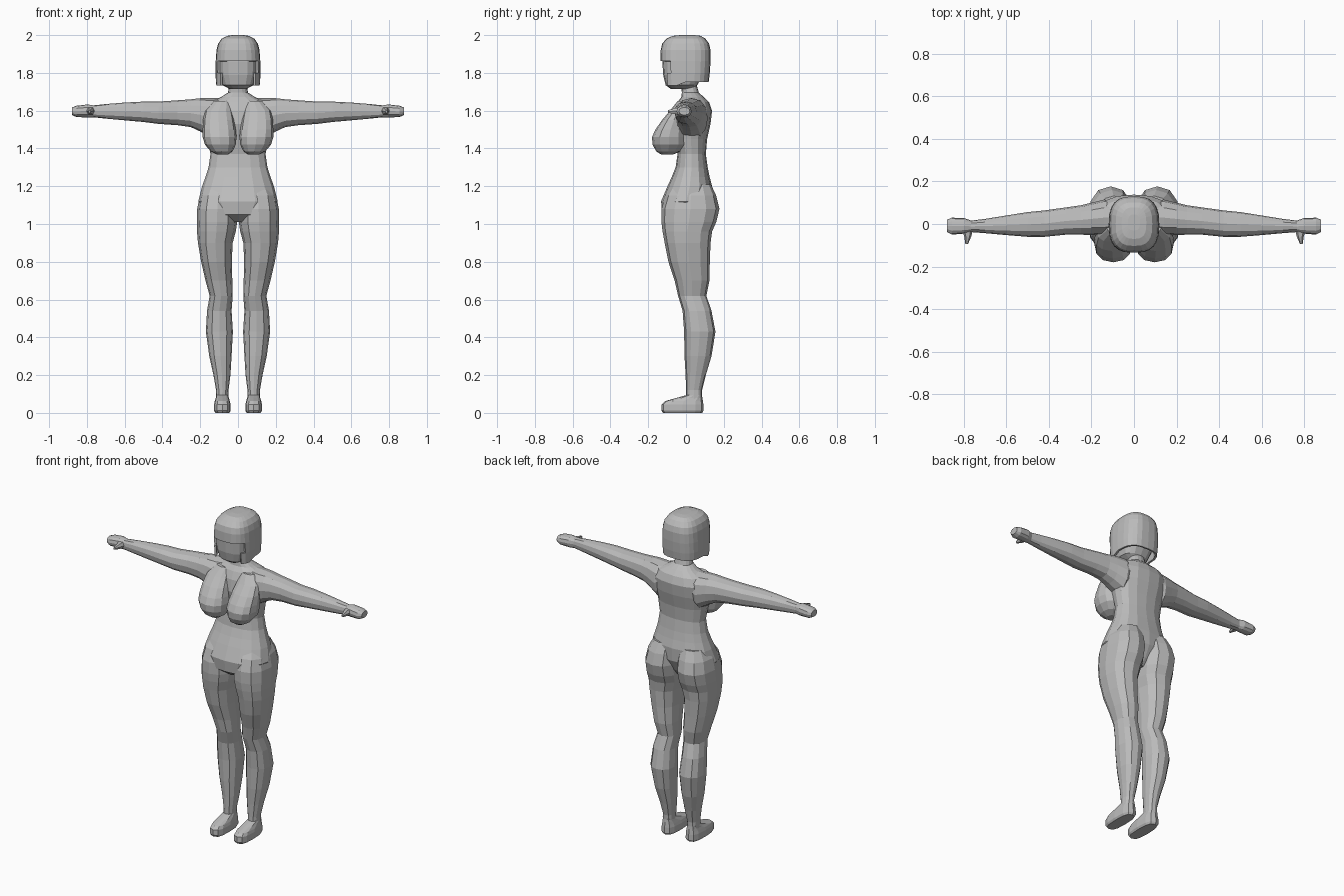
import bpy, bmesh, math
from mathutils import Vector

skin = bpy.data.materials.new("plain grey")
skin.diffuse_color = (0.5, 0.5, 0.5, 1)


def power(c, e):
    return math.copysign(abs(c) ** (2 / e), c)


def loft(name, rows, n=12, e=2.3, axis="z", mirror=True, cap_start=True):
    """Skin rounded rings. Row = (position, u_min, u_max, v_min, v_max)."""
    bm = bmesh.new()
    rings = []
    for p, u0, u1, v0, v1 in rows:
        ring = []
        for i in range(n):
            a = 2 * math.pi * i / n
            u = (u0 + u1) / 2 + (u1 - u0) / 2 * power(math.cos(a), e)
            v = (v0 + v1) / 2 + (v1 - v0) / 2 * power(math.sin(a), e)
            co = {"z": (u, v, p), "x": (p, u, v), "y": (u, p, v)}[axis]
            ring.append(bm.verts.new(co))
        rings.append(ring)
    for a, b in zip(rings, rings[1:]):
        for i in range(n):
            j = (i + 1) % n
            bm.faces.new((a[i], a[j], b[j], b[i]))
    if cap_start:
        bm.faces.new(rings[0])
    bm.faces.new(rings[-1])
    bmesh.ops.recalc_face_normals(bm, faces=bm.faces)
    me = bpy.data.meshes.new(name)
    bm.to_mesh(me)
    bm.free()
    me.materials.append(skin)
    ob = bpy.data.objects.new(name, me)
    bpy.context.collection.objects.link(ob)
    if mirror:
        ob.modifiers.new("mirror", "MIRROR").use_mirror_merge = False
    return ob


def centred(rows):
    return [(z, -w, w, f, b) for z, w, f, b in rows]


# Torso and neck
loft("torso", centred([
    (1.01, 0.06, -0.07, 0.07), (1.05, 0.16, -0.125, 0.10),
    (1.12, 0.210, -0.132, 0.135), (1.20, 0.190, -0.098, 0.138),
    (1.25, 0.172, -0.075, 0.125), (1.30, 0.156, -0.055, 0.115),
    (1.37, 0.146, -0.045, 0.105), (1.45, 0.158, -0.060, 0.112),
    (1.53, 0.175, -0.075, 0.130), (1.60, 0.178, -0.065, 0.138),
    (1.645, 0.150, -0.045, 0.122), (1.672, 0.090, -0.025, 0.095),
    (1.695, 0.054, -0.022, 0.068), (1.73, 0.046, -0.025, 0.058),
    (1.80, 0.046, -0.025, 0.058)]), n=16, mirror=False)

# Chest
loft("breast", [
    (1.367, 0.055, 0.11, -0.130, -0.07), (1.385, 0.028, 0.145, -0.158, -0.03),
    (1.42, 0.012, 0.175, -0.177, 0.0), (1.46, 0.008, 0.187, -0.180, 0.0),
    (1.50, 0.012, 0.187, -0.162, 0.0), (1.55, 0.02, 0.185, -0.127, 0.0),
    (1.60, 0.03, 0.175, -0.085, 0.01), (1.65, 0.04, 0.13, -0.045, 0.03)])

# Legs, from buttock to ankle
loft("leg", [
    (0.07, 0.052, 0.117, 0.000, 0.084), (0.12, 0.050, 0.116, 0.000, 0.085),
    (0.20, 0.040, 0.130, -0.002, 0.105), (0.30, 0.034, 0.152, -0.008, 0.135),
    (0.43, 0.027, 0.170, -0.010, 0.156), (0.54, 0.034, 0.164, -0.018, 0.135),
    (0.62, 0.028, 0.150, -0.042, 0.108), (0.70, 0.030, 0.172, -0.060, 0.124),
    (0.80, 0.033, 0.195, -0.093, 0.126), (0.90, 0.028, 0.212, -0.113, 0.130),
    (0.96, 0.012, 0.217, -0.124, 0.138), (1.01, 0.004, 0.218, -0.130, 0.160),
    (1.08, 0.003, 0.216, -0.130, 0.177), (1.15, 0.006, 0.202, -0.108, 0.160),
    (1.21, 0.02, 0.170, -0.07, 0.132)])

# Feet
loft("foot", [
    (0.0, 0.046, 0.120, -0.122, 0.086), (0.012, 0.039, 0.127, -0.130, 0.093),
    (0.045, 0.039, 0.127, -0.129, 0.092), (0.062, 0.043, 0.123, -0.112, 0.090),
    (0.078, 0.048, 0.118, -0.055, 0.087), (0.095, 0.053, 0.115, 0.005, 0.084)], e=2.9)

# Arms with mitten hands
loft("arm", [
    (0.06, -0.03, 0.10, 1.54, 1.665), (0.14, -0.055, 0.115, 1.455, 1.667),
    (0.20, -0.052, 0.100, 1.490, 1.666), (0.25, -0.050, 0.088, 1.513, 1.660),
    (0.32, -0.050, 0.078, 1.523, 1.655), (0.42, -0.060, 0.064, 1.530, 1.648),
    (0.50, -0.060, 0.056, 1.540, 1.648), (0.60, -0.052, 0.040, 1.549, 1.643),
    (0.70, -0.043, 0.024, 1.558, 1.635), (0.765, -0.038, 0.016, 1.565, 1.628),
    (0.795, -0.045, 0.027, 1.564, 1.633), (0.855, -0.050, 0.030, 1.566, 1.626),
    (0.878, -0.037, 0.020, 1.577, 1.617)], axis="x")

# Thumbs
loft("thumb", [
    (-0.02, 0.755, 0.81, 1.575, 1.622), (-0.06, 0.765, 0.797, 1.58, 1.615),
    (-0.095, 0.780, 0.792, 1.588, 1.603)], n=6, axis="y")

# Face and jaw
loft("face", centred([
    (1.715, 0.045, -0.080, 0.04), (1.735, 0.082, -0.108, 0.06),
    (1.79, 0.100, -0.121, 0.09), (1.86, 0.104, -0.125, 0.10),
    (1.90, 0.100, -0.120, 0.10)]), n=16, e=2.7, mirror=False)

# Bobbed hair: a shell with the face opening cut out
hair = loft("hair", centred([
    (1.752, 0.117, -0.124, 0.120), (1.80, 0.119, -0.130, 0.126),
    (1.862, 0.118, -0.135, 0.130), (1.92, 0.114, -0.134, 0.130),
    (1.955, 0.105, -0.126, 0.122), (1.982, 0.086, -0.103, 0.102),
    (1.996, 0.058, -0.070, 0.078), (2.0, 0.028, -0.030, 0.045)]),
    n=24, e=2.8, mirror=False, cap_start=False)
bm = bmesh.new()
bm.from_mesh(hair.data)
opening = [f for f in bm.faces if f.calc_center_median().z < 1.86
           and f.calc_center_median().y < -0.09
           and abs(f.calc_center_median().x) < 0.10]
bmesh.ops.delete(bm, geom=opening, context="FACES")
for v in bm.verts:  # pointed side locks
    if v.co.z < 1.76 and v.co.y < -0.04:
        v.co.z = 1.733
bm.to_mesh(hair.data)
bm.free()
shell = hair.modifiers.new("thickness", "SOLIDIFY")
shell.thickness = 0.012
shell.offset = -1
